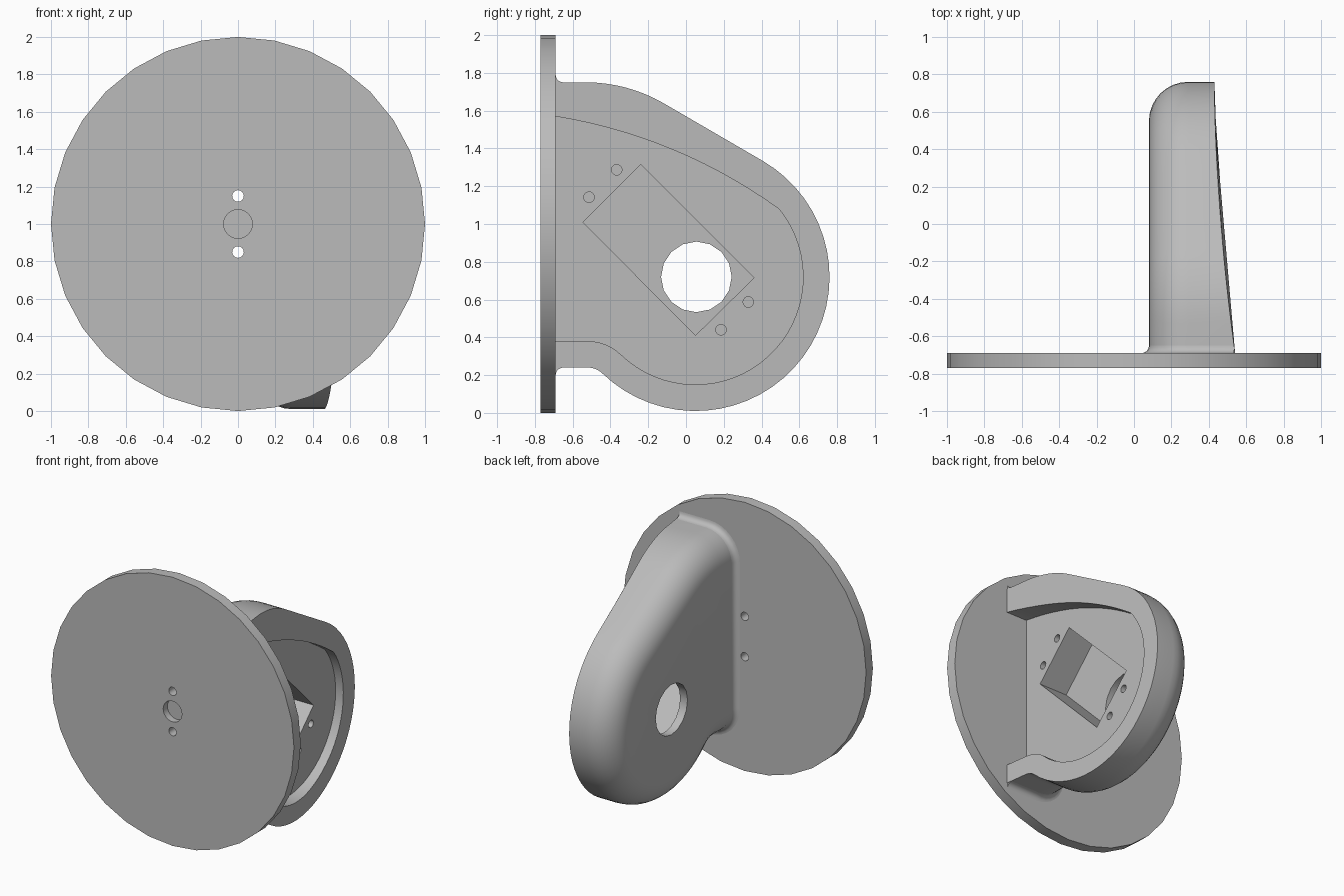
import bpy, bmesh
from math import sin, cos, pi, radians

cube = bpy.data.objects.get("Cube")
if cube:
    bpy.data.objects.remove(cube, do_unlink=True)

GREY = (0.5, 0.5, 0.5, 1)
grey = bpy.data.materials.new("plain_grey")
grey.use_nodes = True
grey.diffuse_color = GREY
grey.node_tree.nodes["Principled BSDF"].inputs["Base Color"].default_value = GREY


def loft(name, rings, close=False):
    """Skin a list of closed rings and cap both ends."""
    bm = bmesh.new()
    rows = [[bm.verts.new(p) for p in ring] for ring in rings]
    n = len(rows[0])
    for a, b in zip(rows, rows[1:]):
        for i in range(n):
            j = (i + 1) % n
            bm.faces.new((a[i], a[j], b[j], b[i]))
    bm.faces.new(rows[0][::-1])
    bm.faces.new(rows[-1])
    bmesh.ops.recalc_face_normals(bm, faces=bm.faces)
    mesh = bpy.data.meshes.new(name)
    bm.to_mesh(mesh)
    bm.free()
    mesh.materials.append(grey)
    ob = bpy.data.objects.new(name, mesh)
    bpy.context.collection.objects.link(ob)
    return ob


def prism_x(name, outline, x0, x1):
    return loft(name, [[(x, y, z) for y, z in outline] for x in (x0, x1)])


def prism_y(name, outline, y0, y1):
    return loft(name, [[(x, y, z) for x, z in outline] for y in (y0, y1)])


def arc(cu, cv, r, a0, a1, n):
    return [(cu + r * cos(radians(a0 + (a1 - a0) * i / n)),
             cv + r * sin(radians(a0 + (a1 - a0) * i / n))) for i in range(n + 1)]


def circle(cu, cv, r, n=16):
    return arc(cu, cv, r, 0, 360, n)[:-1]


def line(p, q, n):
    """Points strictly between p and q."""
    return [tuple(a + (b - a) * i / n for a, b in zip(p, q)) for i in range(1, n)]


def cut(target, cutter):
    cutter.hide_render = True
    mod = target.modifiers.new("cut", "BOOLEAN")
    mod.operation, mod.solver, mod.object = "DIFFERENCE", "EXACT", cutter
    bpy.context.view_layer.objects.active = target
    bpy.ops.object.modifier_apply(modifier=mod.name)
    bpy.data.objects.remove(cutter, do_unlink=True)


def smooth(ob):
    bpy.ops.object.select_all(action="DESELECT")
    ob.select_set(True)
    bpy.context.view_layer.objects.active = ob
    bpy.ops.object.shade_smooth_by_angle(angle=radians(30))


# Round base plate with two through holes and a shallow centre recess
plate = prism_y("base_plate", circle(0, 1, 1, 32), -0.77, -0.69)
for z in (0.85, 1.15):
    cut(plate, prism_y("hole_cutter", circle(0, z, 0.031), -0.9, -0.5))
cut(plate, prism_y("recess_cutter", circle(0, 1, 0.077, 24), -0.9, -0.72))

# Housing outline, inset by d, in the y-z plane
ROOT, HUB = -0.70, (0.05, 0.72)


def lower_outline(d, start, n):
    return (arc(*HUB, 0.71 - d, start, -134, n)
            + arc(-0.52, 0.129, 0.111 + d, 46, 90, 6) + [(ROOT, 0.24 + d)])


def outer_outline(d):
    top = arc(-0.53, 0.93, 0.82 - d, 90, 60, 8)
    low = lower_outline(d, 60, 32)
    return ([(ROOT, 1.75 - d)] + top + line(top[-1], low[0], 5) + low)


def open_edge(y):
    return 0.43 + 0.11 * max(0, (0.77 - y) / 1.46) ** 1.8


# Housing shell: rounded closed side, curved open side
BACK, ROUND = 0.08, 0.21
rings = []
for i in range(9):
    t = i / 8 * pi / 2
    x = BACK + ROUND * (1 - cos(t))
    rings.append([(x, y, z) for y, z in outer_outline(ROUND * (1 - sin(t)))])
rings.append([(open_edge(y), y, z) for y, z in outer_outline(0)])
housing = loft("housing", rings)

# Shallow cavity in the open side, with a bowed upper edge
FLOOR = 0.37
low = lower_outline(0.14, 39, 32)
p, c, q = (-0.69, 1.57), (-0.042, 1.463), low[0]
bow = [tuple((1 - t) ** 2 * a + 2 * t * (1 - t) * b + t * t * e for a, b, e in zip(p, c, q))
       for t in (i / 14 for i in range(14))]
cavity = [(-0.8, 1.57)] + bow + low[:-1] + [(-0.8, 0.38)]
cut(housing, prism_x("cavity_cutter", cavity, FLOOR, 0.9))

# Tilted motor pocket, shaft opening and four blind screw holes
pocket = [(-0.24, 1.315), (0.36, 0.715), (0.05, 0.41), (-0.545, 1.01)]
cut(housing, prism_x("pocket_cutter", pocket, 0.14, 0.6))
cut(housing, prism_x("shaft_cutter", circle(0.055, 0.72, 0.187), -0.1, 0.3))
for y, z in ((-0.367, 1.287), (-0.513, 1.142), (0.185, 0.44), (0.33, 0.587)):
    cut(housing, prism_x("screw_cutter", circle(y, z, 0.028), 0.2, 0.6))

# Concave fillet where the housing meets the plate
F = 0.04
section = [(F - F * sin(a), -0.65 - F * cos(a)) for a in (i / 5 * pi / 2 for i in range(6))]
section += [(-0.02, -0.65), (-0.02, -0.695), (F, -0.695)]
path = [(0.535, 1.75, 90)]
for cz, start in ((1.54, 90), (0.45, 180)):
    for i in range(9):
        a = start + 90 * i / 8
        path.append((0.29 + ROUND * cos(radians(a)), cz + ROUND * sin(radians(a)), a))
path.append((0.535, 0.24, 270))
fillet = loft("root_fillet", [[(x + o * cos(radians(a)), y, z + o * sin(radians(a)))
                               for o, y in section] for x, z, a in path])

for part in (plate, housing, fillet):
    smooth(part)
